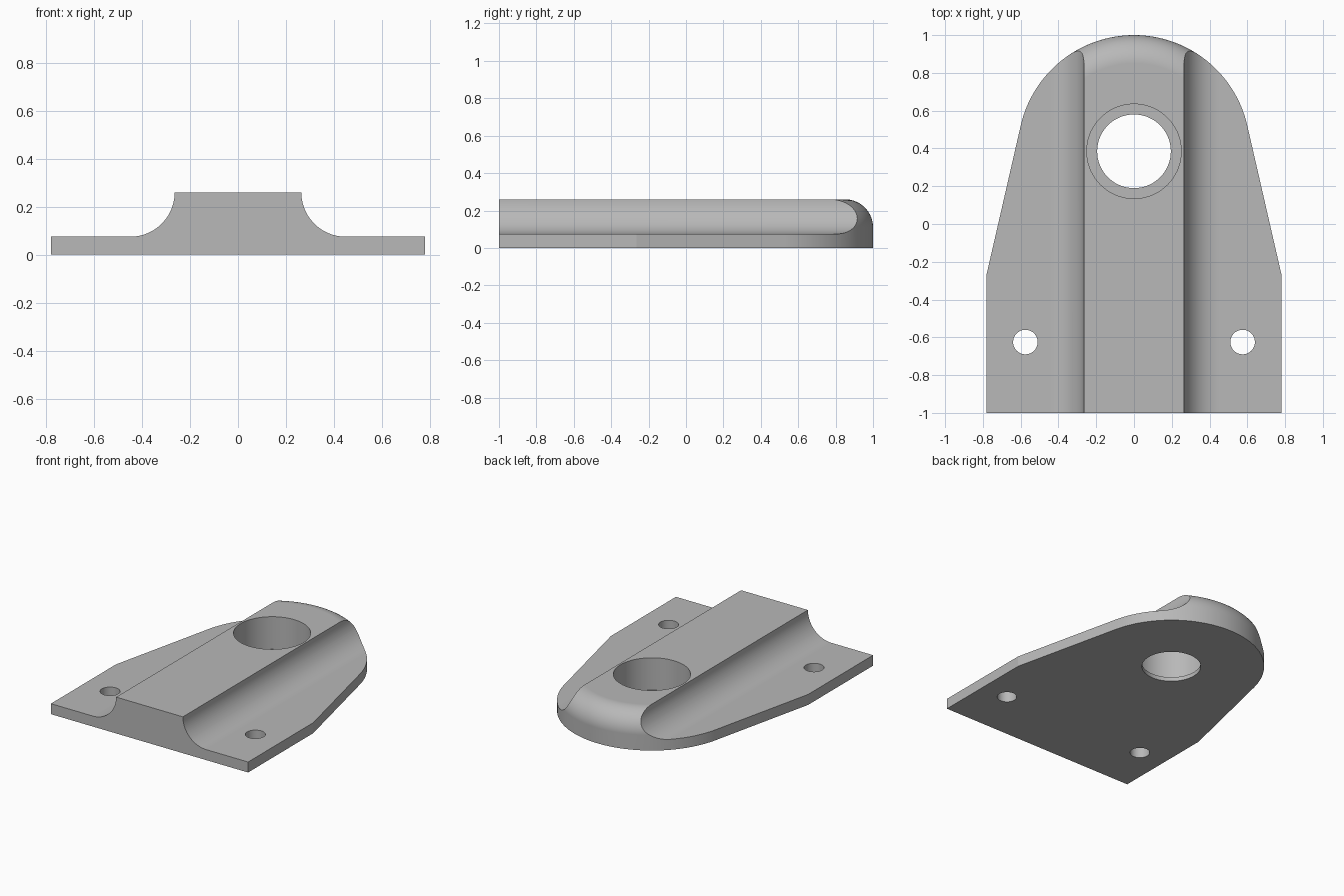
import bpy, bmesh
from math import sin, cos, pi, radians

cube = bpy.data.objects.get("Cube")
if cube:
    bpy.data.objects.remove(cube, do_unlink=True)

HALF_W, HEIGHT, FLANGE = 0.78, 0.26, 0.075
NOSE_Y, NOSE_R, FILLET = 0.385, 0.615, 0.15
RIB, TAPER_Y = 0.264, -0.265
COVE = HEIGHT - FLANGE

grey = bpy.data.materials.new("Machined grey")
grey.use_nodes = True
colour = (0.48, 0.48, 0.48, 1)
grey.diffuse_color = colour
grey.node_tree.nodes["Principled BSDF"].inputs["Base Color"].default_value = colour


def loft(name, rings):
    """Closed solid through equally sized vertex rings."""
    bm = bmesh.new()
    rows = [[bm.verts.new(p) for p in ring] for ring in rings]
    n = len(rows[0])
    for a, b in zip(rows, rows[1:]):
        for i in range(n):
            j = (i + 1) % n
            bm.faces.new((a[i], a[j], b[j], b[i]))
    bm.faces.new(rows[0])
    bm.faces.new(rows[-1])
    bmesh.ops.recalc_face_normals(bm, faces=bm.faces)
    mesh = bpy.data.meshes.new(name)
    bm.to_mesh(mesh)
    bm.free()
    mesh.materials.append(grey)
    obj = bpy.data.objects.new(name, mesh)
    bpy.context.collection.objects.link(obj)
    return obj


def combine(target, tool, operation):
    mod = target.modifiers.new(operation, "BOOLEAN")
    mod.operation, mod.object, mod.solver = operation, tool, "EXACT"
    bpy.context.view_layer.objects.active = target
    bpy.ops.object.modifier_apply(modifier=mod.name)
    bpy.data.objects.remove(tool, do_unlink=True)


def drill(target, x, y, r, z0, z1, n=72):
    ring = [(x + r * cos(2 * pi * i / n), y + r * sin(2 * pi * i / n)) for i in range(n)]
    tool = loft("drill", [[(px, py, z) for px, py in ring] for z in (z0, z1)])
    combine(target, tool, "DIFFERENCE")


# Tapered plan outline with round nose, at a given inset
def outline(inset, z):
    start, steps = radians(12.8), 64
    w, r = HALF_W - inset, NOSE_R - inset
    pts = [(-w, TAPER_Y, z), (-w, -1, z), (w, -1, z), (w, TAPER_Y, z)]
    for i in range(steps + 1):
        a = start + (pi - 2 * start) * i / steps
        pts.append((r * cos(a), NOSE_Y + r * sin(a), z))
    return pts


# Body with rounded upper edge
rings = [outline(0, 0)]
for i in range(21):
    a = pi / 2 * i / 20
    rings.append(outline(FILLET * (1 - cos(a)), HEIGHT - FILLET + FILLET * sin(a)))
bracket = loft("mounting_bracket", rings)

# Coves beside the central rib, leaving the flat flanges
for side in (1, -1):
    profile = [(1, FLANGE)]
    for i in range(25):
        a = pi / 2 * i / 24
        profile.append((RIB + COVE * (1 - sin(a)), HEIGHT - COVE * cos(a)))
    profile += [(RIB, HEIGHT + 0.1), (1, HEIGHT + 0.1)]
    cove = loft("cove_cutter", [[(side * x, y, z) for x, z in profile] for y in (-1.1, 1.1)])
    combine(bracket, cove, "DIFFERENCE")

# Counterbored main hole and two bolt holes
drill(bracket, 0, NOSE_Y, 0.25, 0.03, 0.4)
drill(bracket, 0, NOSE_Y, 0.195, -0.1, 0.4)
for side in (1, -1):
    drill(bracket, side * 0.575, -0.625, 0.065, -0.1, 0.2, 48)

# Smooth curved faces, keep machined edges crisp
bpy.ops.object.select_all(action="DESELECT")
bracket.select_set(True)
bpy.context.view_layer.objects.active = bracket
bpy.ops.object.shade_smooth_by_angle(angle=radians(10))
weighted = bracket.modifiers.new("Weighted normals", "WEIGHTED_NORMAL")
weighted.keep_sharp = True
